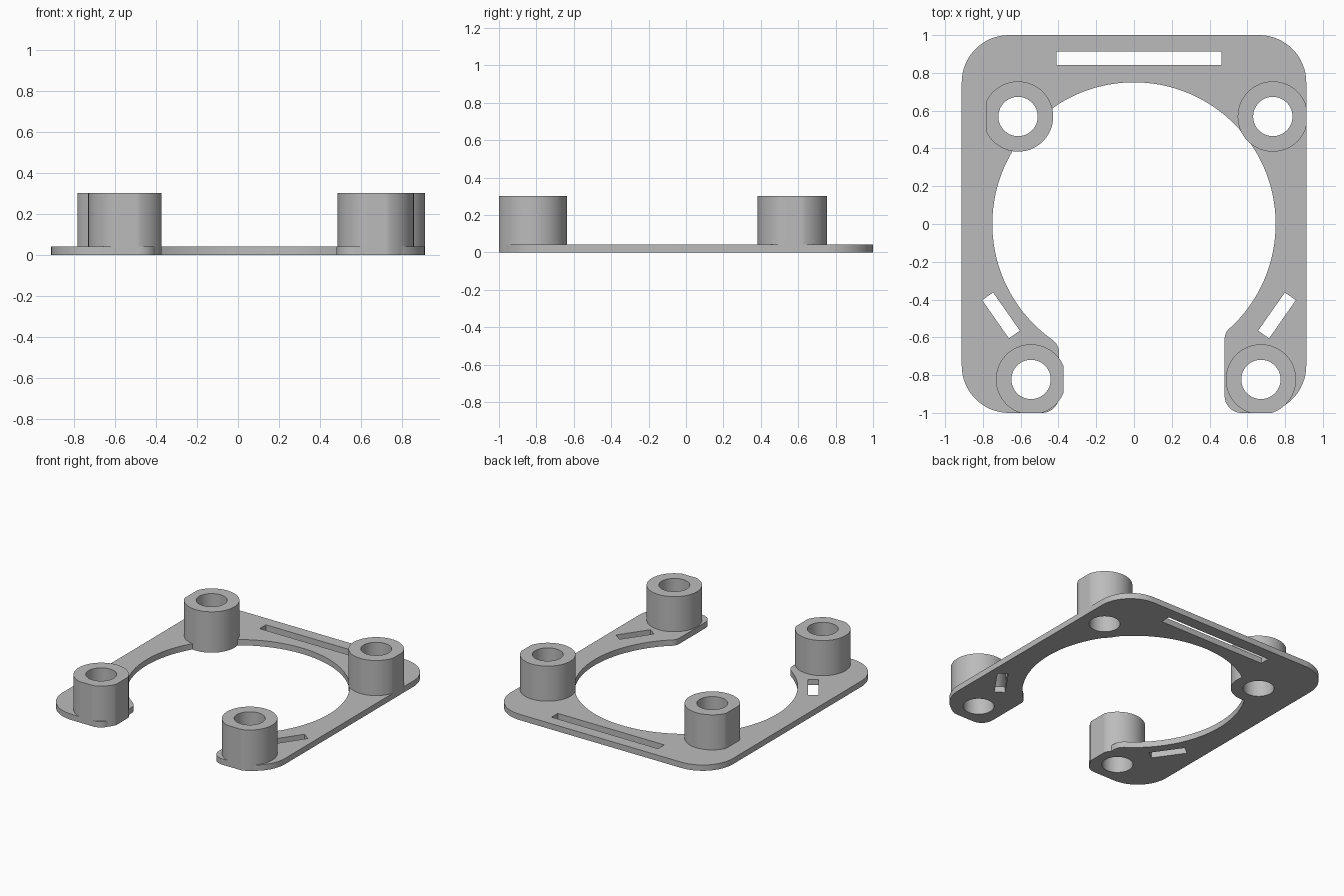
import bpy, bmesh
from math import sin, cos, radians
from mathutils import Matrix

cube = bpy.data.objects.get("Cube")
if cube:
    bpy.data.objects.remove(cube, do_unlink=True)

THICK, HEIGHT = 0.043, 0.303      # plate thickness, post height
HALF_W, HALF_L = 0.912, 1.0       # plate half sizes
CORNER, OPENING = 0.25, 0.75      # corner radius, opening radius
POST_R, BORE_R = 0.186, 0.104

grey = bpy.data.materials.new("mid_grey")
grey.use_nodes = True
grey.diffuse_color = (0.5, 0.5, 0.5, 1)
grey.node_tree.nodes["Principled BSDF"].inputs["Base Color"].default_value = (0.5, 0.5, 0.5, 1)


def arc(cx, cy, r, start, end, n=16):
    angles = [radians(start + (end - start) * i / n) for i in range(n + 1)]
    return [(cx + r * cos(a), cy + r * sin(a)) for a in angles]


def make_object(name, bm):
    bmesh.ops.recalc_face_normals(bm, faces=bm.faces)
    mesh = bpy.data.meshes.new(name)
    bm.to_mesh(mesh)
    bm.free()
    mesh.materials.append(grey)
    obj = bpy.data.objects.new(name, mesh)
    bpy.context.collection.objects.link(obj)
    return obj


def smooth(obj):
    bpy.ops.object.select_all(action='DESELECT')
    obj.select_set(True)
    bpy.context.view_layer.objects.active = obj
    bpy.ops.object.shade_smooth_by_angle(angle=radians(30))


# Posts: centre and the limits (x min, x max, y min) that give the flats
posts = {
    "back_right_post": (-0.614, 0.569, -0.783, 1, -1),
    "back_left_post": (0.735, 0.569, -1, HALF_W, -1),
    "front_right_post": (-0.545, -0.823, -1, -0.373, -1),
    "front_left_post": (0.672, -0.823, -1, 1, -1),
}

# Slots: centre, length, width, angle
slots = [
    (0.026, 0.877, 0.873, 0.073, 0),
    (-0.704, -0.484, 0.247, 0.071, -55),
    (0.757, -0.484, 0.247, 0.071, 55),
]

# Plate outline: open-ended frame with two feet
kx, ky = HALF_W - CORNER, HALF_L - CORNER
outline = (
    arc(0.57, -0.91, 0.09, 180, 270)
    + arc(kx, -ky, CORNER, 270, 360)
    + arc(kx, ky, CORNER, 0, 90)
    + arc(-kx, ky, CORNER, 90, 180)
    + arc(-kx, -ky, CORNER, 180, 270)
    + arc(-0.487, -0.91, 0.09, 270, 360)
    + arc(-0.477, -0.68, 0.08, 0, 50)
    + arc(0, 0, OPENING, 235, -46.5, 96)
    + arc(0.56, -0.61, 0.08, 133, 180)
)
bm = bmesh.new()
base = bm.faces.new([bm.verts.new((x, y, 0)) for x, y in outline])
top = bmesh.ops.extrude_face_region(bm, geom=[base], use_keep_orig=True)
bmesh.ops.translate(bm, vec=(0, 0, THICK),
                    verts=[v for v in top["geom"] if isinstance(v, bmesh.types.BMVert)])
plate = make_object("mounting_plate", bm)

# Cutter for the slots and for the seats that the posts fill
bm = bmesh.new()
for x, y, length, width, angle in slots:
    place = Matrix.Translation((x, y, 0)) @ Matrix.Rotation(radians(angle), 4, 'Z')
    bmesh.ops.create_cube(bm, size=1, matrix=place @ Matrix.Diagonal((length, width, 0.3, 1)))
for x, y, *_ in posts.values():
    bmesh.ops.create_cone(bm, cap_ends=True, segments=48, radius1=0.14, radius2=0.14,
                          depth=0.3, matrix=Matrix.Translation((x, y, 0)))
cutter = make_object("plate_cutter", bm)
cutter.hide_render = True

cut = plate.modifiers.new("cut", 'BOOLEAN')
cut.operation, cut.solver, cut.object = 'DIFFERENCE', 'EXACT', cutter
bpy.context.view_layer.objects.active = plate
bpy.ops.object.modifier_apply(modifier=cut.name)
bpy.data.objects.remove(cutter, do_unlink=True)
smooth(plate)

# Bored posts with trimmed sides
for name, (x, y, x_min, x_max, y_min) in posts.items():
    outer = [(min(max(px, x_min), x_max), max(py, y_min))
             for px, py in arc(x, y, POST_R, 0, 360, 96)[:-1]]
    inner = arc(x, y, BORE_R, 0, 360, 96)[:-1]
    bm = bmesh.new()
    loops = [[bm.verts.new((px, py, z)) for px, py in ring]
             for ring, z in ((outer, 0), (outer, HEIGHT), (inner, HEIGHT), (inner, 0))]
    for a, b in zip(loops, loops[1:] + loops[:1]):
        for i in range(len(a)):
            bm.faces.new((a[i - 1], a[i], b[i], b[i - 1]))
    smooth(make_object(name, bm))
